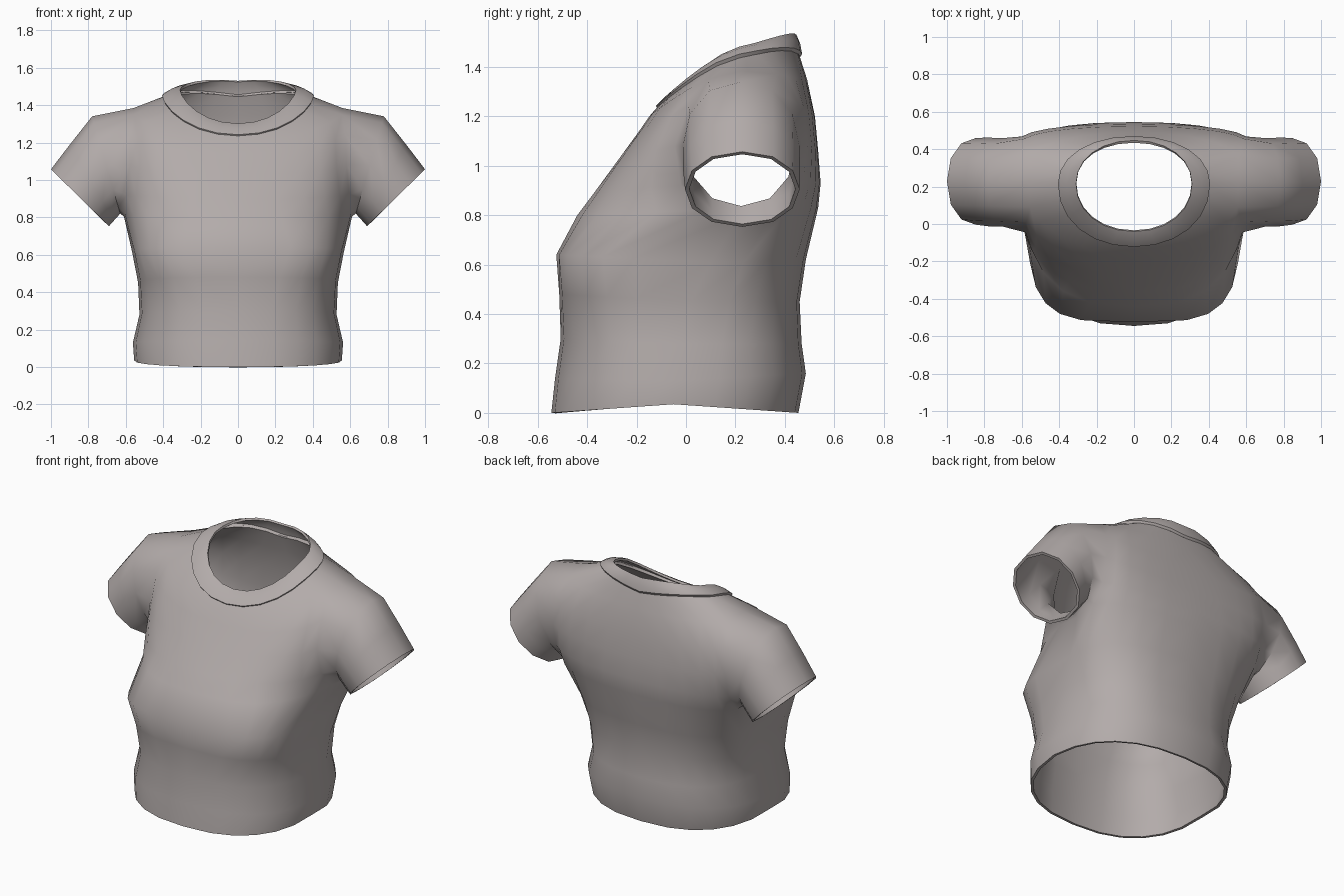
import bpy, math

if "Cube" in bpy.data.objects:
    bpy.data.objects.remove(bpy.data.objects["Cube"])

STEP = math.radians(15)      # half ring: index -6 (back centre) .. 0 (side) .. 6 (front centre)

cloth = bpy.data.materials.new("warm_grey_cloth")
cloth.diffuse_color = (0.45, 0.41, 0.402, 1)
cloth.use_nodes = True
cloth.node_tree.nodes["Principled BSDF"].inputs["Base Color"].default_value = cloth.diffuse_color


def half_ring(side, front, back, n=2.4, p=1.0, edges=None, nb=None, bump=0):
    """Half cross-section. side=(x,y,z); front/back=(y,z) on the centre line.
    n/nb=front/back squareness, edges=(front, back) points beside the armhole,
    bump=extra height behind the side point."""
    pts = {0: side}
    for sign, centre, m in ((1, front, n), (-1, back, nb or n)):
        e = side if edges is None else edges[0 if sign > 0 else 1]
        t0 = 0 if edges is None else STEP
        c0, s0 = math.cos(t0) ** (2 / m), math.sin(t0) ** (2 / m)
        for i in range(1, 7):
            c = max(math.cos(i * STEP), 0) ** (2 / m) / c0
            s = max((math.sin(i * STEP) ** (2 / m) - s0) / (1 - s0), 0)
            lift = bump * math.sin(2 * i * STEP) if sign < 0 else 0
            pts[sign * i] = (0 if i == 6 else e[0] * c, e[1] + (centre[0] - e[1]) * s,
                             e[2] + (centre[1] - e[2]) * s ** p + lift)
    return pts


def finish(name, verts, faces, thickness, angle):
    """Mirror the half shell, thicken it inwards and smooth it."""
    mesh = bpy.data.meshes.new(name)
    mesh.from_pydata(verts, [], faces)
    mesh.materials.append(cloth)
    ob = bpy.data.objects.new(name, mesh)
    bpy.context.collection.objects.link(ob)
    bpy.ops.object.select_all(action='DESELECT')
    bpy.context.view_layer.objects.active = ob
    ob.select_set(True)
    mir = ob.modifiers.new("mirror", 'MIRROR')
    mir.use_clip = True
    sol = ob.modifiers.new("thickness", 'SOLIDIFY')
    sol.thickness = thickness
    sol.offset = -1
    for m in ("mirror", "thickness"):
        bpy.ops.object.modifier_apply(modifier=m)
    bpy.ops.object.shade_smooth_by_angle(angle=math.radians(angle))
    return ob


def loft(rings, hole=None):
    """Join half rings; hole=(first,last) leaves the armhole open."""
    verts, faces, index = [], [], {}
    for r, ring in enumerate(rings):
        for i in range(-6, 7):
            if hole and i == 0 and hole[0] < r < hole[1]:
                continue
            index[r, i] = len(verts)
            verts.append(ring[i])
    for r in range(len(rings) - 1):
        for i in range(-6, 6):
            if hole and hole[0] <= r < hole[1] and i in (-1, 0):
                continue
            faces.append([index[r, i + 1], index[r, i], index[r + 1, i], index[r + 1, i + 1]])
    return verts, faces, index


# Shirt body, hem to neckline
body = [
    half_ring((.555, -.05, .035), (-.545, 0), (.455, 0), 2.4),
    half_ring((.562, -.04, .13), (-.53, .14), (.485, .16), 2.5),
    half_ring((.527, -.02, .28), (-.507, .30), (.468, .28), 2.6, nb=2.5),
    half_ring((.534, .02, .45), (-.513, .48), (.46, .45), 3.1, nb=2.6),
    half_ring((.565, .10, .61), (-.525, .64), (.485, .62), 3.9, nb=2.6),
    half_ring((.61, .22, .805), (-.44, .80), (.535, .83), 2.8, 1,
              ((.605, .07, .82), (.605, .36, .83)), nb=2.4),
    half_ring((.6, .2, .95), (-.365, .90), (.545, .93), 2.5, 1,
              ((.595, -.02, .92), (.60, .435, .94)), nb=2.4),
    half_ring((.6, .2, 1.08), (-.27, 1.03), (.535, 1.06), 2.3, 1,
              ((.58, -.045, 1.08), (.60, .468, 1.09))),
    half_ring((.6, .2, 1.25), (-.19, 1.14), (.522, 1.20), 2.2, 1,
              ((.575, .01, 1.24), (.59, .455, 1.25))),
    half_ring((.56, .225, 1.384), (-.145, 1.205), (.49, 1.35), 2.1, 1.2,
              ((.555, .09, 1.35), (.56, .365, 1.37))),
    half_ring((.39, .22, 1.44), (-.105, 1.25), (.458, 1.45), 2.1, 1.4, bump=.025),
]
verts, faces, idx = loft(body, hole=(5, 9))

# Sleeve, grown from the armhole loop: top, front side, bottom, back side
loop = ([idx[9, 0]] + [idx[r, 1] for r in (9, 8, 7, 6, 5)] + [idx[5, 0]]
        + [idx[r, -1] for r in (5, 6, 7, 8, 9)])
sleeve = [  # centre, half vector towards the top edge, half depth in y
    ((.705, .223, 1.08), (.075, .26), .236),
    ((.782, .225, .985), (.118, .203), .237),
    ((.845, .228, .905), (.155, .152), .232),
]
for (cx, cy, cz), (hx, hz), d in sleeve:
    start = len(verts)
    for k in range(12):
        a = k * math.pi / 6
        s = math.copysign(abs(math.sin(a)) ** .9, math.sin(a))
        verts.append((cx + hx * math.cos(a), cy - d * s, cz + hz * math.cos(a)))
    new = list(range(start, start + 12))
    for k in range(12):
        j = (k + 1) % 12
        faces.append([loop[k], loop[j], new[j], new[k]])
    loop = new
finish("shirt_body_and_sleeves", verts, faces, .017, 48)

# Collar band around the neckline
collar = [
    half_ring((.398, .215, 1.435), (-.113, 1.228), (.462, 1.44), 2.1, 1.4, bump=.025),
    half_ring((.407, .215, 1.452), (-.122, 1.242), (.47, 1.453), 2.1, 1.4, bump=.027),
    half_ring((.362, .215, 1.474), (-.085, 1.279), (.462, 1.495), 2.1, 1.4, bump=.025),
    half_ring((.310, .215, 1.482), (-.040, 1.302), (.447, 1.53), 2.1, 1.4, bump=.015),
]
verts, faces, _ = loft(collar)
finish("collar_band", verts, faces, .014, 35)
